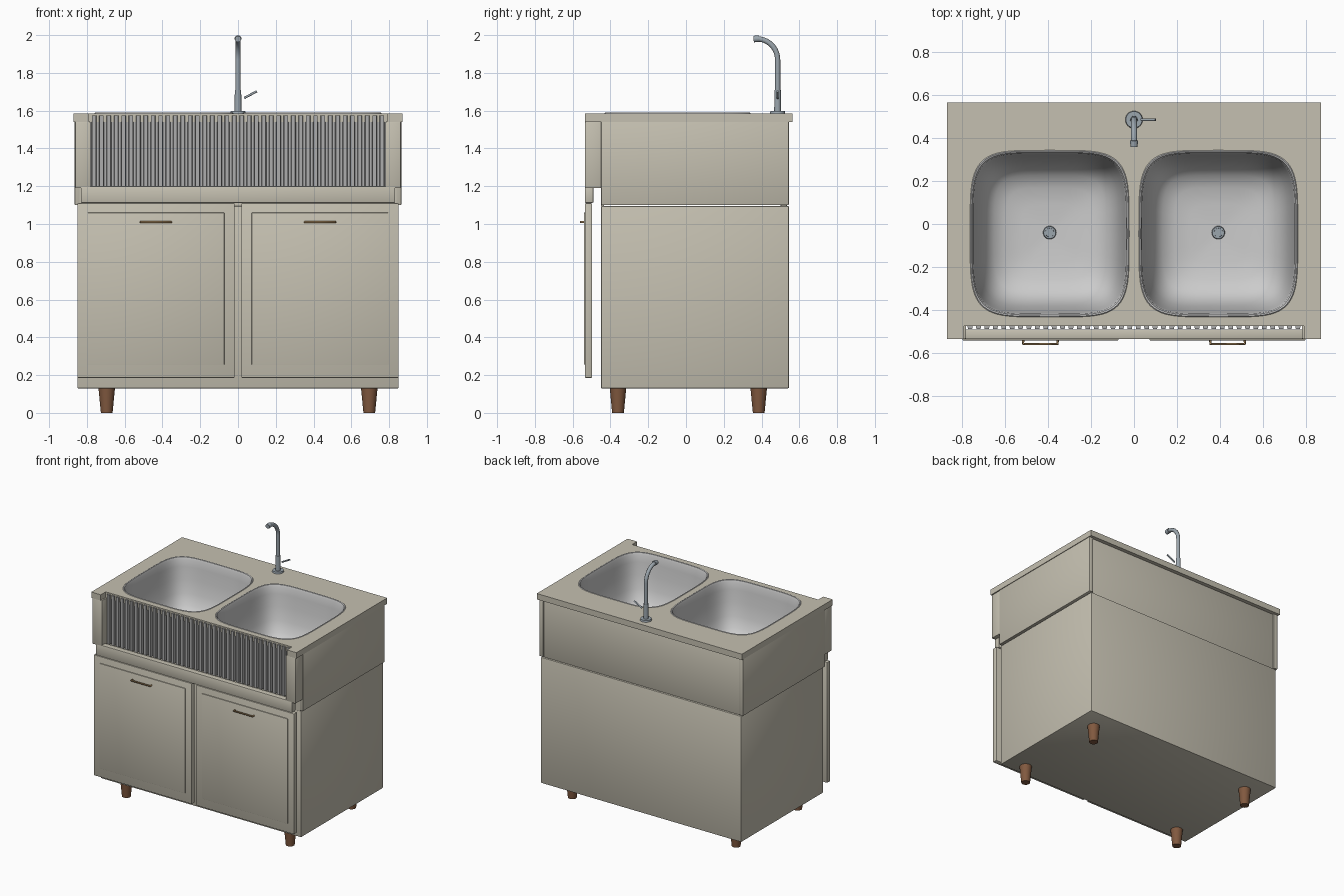
import bpy, bmesh, math
from mathutils import Vector

if "Cube" in bpy.data.objects:
    bpy.data.objects.remove(bpy.data.objects["Cube"])


def mat(name, rgb):
    m = bpy.data.materials.new(name)
    m.diffuse_color = (*rgb, 1)
    m.use_nodes = True
    m.node_tree.nodes["Principled BSDF"].inputs["Base Color"].default_value = m.diffuse_color
    return m


CREAM = mat("cream_paint", (0.56, 0.53, 0.44))
WOOD = mat("wood", (0.22, 0.10, 0.05))
BRASS = mat("brass", (0.35, 0.22, 0.10))
STEEL = mat("steel", (0.33, 0.38, 0.42))
RIB = mat("rib_grey", (0.42, 0.42, 0.42))
CERAMIC = mat("ceramic", (0.68, 0.68, 0.68))


def finish(name, bm, m, smooth=True):
    me = bpy.data.meshes.new(name)
    bm.to_mesh(me)
    bm.free()
    ob = bpy.data.objects.new(name, me)
    bpy.context.collection.objects.link(ob)
    if m:
        me.materials.append(m)
    if smooth:
        bpy.ops.object.select_all(action='DESELECT')
        ob.select_set(True)
        bpy.context.view_layer.objects.active = ob
        bpy.ops.object.shade_smooth_by_angle(angle=math.radians(35))
    return ob


def box(name, x, y, z, m, bevel=0.005):
    bm = bmesh.new()
    bmesh.ops.create_cube(bm, size=1)
    for v in bm.verts:
        for i, (a, b) in enumerate((x, y, z)):
            v.co[i] = (a + b) / 2 + v.co[i] * (b - a)
    if bevel:
        bmesh.ops.bevel(bm, geom=bm.edges[:], offset=bevel, segments=2,
                        profile=0.5, affect='EDGES')
    return finish(name, bm, m)


def cone(name, a, b, r1, r2, m, n=24):
    a, b = Vector(a), Vector(b)
    bm = bmesh.new()
    bmesh.ops.create_cone(bm, cap_ends=True, segments=n, radius1=r1, radius2=r2, depth=(b - a).length)
    bm.transform((b - a).to_track_quat('Z', 'Y').to_matrix().to_4x4())
    bmesh.ops.translate(bm, vec=(a + b) / 2, verts=bm.verts)
    return finish(name, bm, m)


def tube(name, pts, r, m):
    cu = bpy.data.curves.new(name, 'CURVE')
    cu.dimensions = '3D'
    cu.bevel_depth, cu.bevel_resolution, cu.use_fill_caps = r, 4, True
    sp = cu.splines.new('POLY')
    sp.points.add(len(pts) - 1)
    for p, c in zip(sp.points, pts):
        p.co = (*c, 1)
    cu.materials.append(m)
    ob = bpy.data.objects.new(name, cu)
    bpy.context.collection.objects.link(ob)
    return ob


def ring(bm, cx, s, z, n=64):
    # rounded-square outline of a basin at scale s
    cy, hx, hy, e = -0.045, 0.37, 0.388, 2 / 4.6
    out = []
    for i in range(n):
        t = 2 * math.pi * i / n
        c, d = math.cos(t), math.sin(t)
        out.append(bm.verts.new((cx + s * hx * math.copysign(abs(c) ** e, c),
                                 cy + s * hy * math.copysign(abs(d) ** e, d), z)))
    return out


def bridge(bm, r0, r1):
    n = len(r0)
    for i in range(n):
        j = (i + 1) % n
        bm.faces.new((r0[i], r0[j], r1[j], r1[i]))


# cabinet body and hollow upper casing
box("cabinet_body", (-0.85, 0.85), (-0.45, 0.545), (0.13, 1.095), CREAM)
box("casing_back", (-0.84, 0.84), (0.50, 0.535), (1.095, 1.545), CREAM)
box("casing_front", (-0.84, 0.84), (-0.45, -0.435), (1.095, 1.545), CREAM, 0)

# countertop with a front notch and two basin holes
bm = bmesh.new()
outline = [(-0.87, 0.565), (-0.87, -0.535), (-0.79, -0.535), (-0.79, -0.475),
           (0.79, -0.475), (0.79, -0.535), (0.87, -0.535), (0.87, 0.565)]
f = bm.faces.new([bm.verts.new((x, y, 1.54)) for x, y in outline])
ext = bmesh.ops.extrude_face_region(bm, geom=[f])
bmesh.ops.translate(bm, vec=(0, 0, 0.045), verts=[g for g in ext["geom"] if isinstance(g, bmesh.types.BMVert)])
bmesh.ops.recalc_face_normals(bm, faces=bm.faces)
counter = finish("countertop", bm, CREAM, False)

PROFILE = [(1.0, 1.585), (0.99, 1.589), (0.975, 1.586), (0.96, 1.57), (0.945, 1.52), (0.92, 1.43),
           (0.87, 1.33), (0.80, 1.255), (0.70, 1.21), (0.55, 1.185), (0.35, 1.175), (0.06, 1.17)]
for side, s in (("left", -1), ("right", 1)):
    cx = s * 0.392
    # basin cut-out
    bm = bmesh.new()
    lo, hi = ring(bm, cx, 0.985, 1.5), ring(bm, cx, 0.985, 1.65)
    bridge(bm, lo, hi)
    bm.faces.new(lo[::-1])
    bm.faces.new(hi)
    cutter = finish(side + "_cutter", bm, None, False)
    cutter.hide_render = True
    cutter.hide_set(True)
    mod = counter.modifiers.new(side + "_hole", 'BOOLEAN')
    mod.operation, mod.solver, mod.object = 'DIFFERENCE', 'EXACT', cutter

    # basin bowl and drain
    bm = bmesh.new()
    rings = [ring(bm, cx, k, z) for k, z in PROFILE]
    for a, b in zip(rings, rings[1:]):
        bridge(bm, a, b)
    bm.faces.new(rings[-1])
    finish(side + "_basin", bm, CERAMIC)
    cone(side + "_drain_ring", (cx, -0.04, 1.165), (cx, -0.04, 1.182), 0.032, 0.028, STEEL)
    cone(side + "_drain_plug", (cx, -0.04, 1.17), (cx, -0.04, 1.187), 0.022, 0.020, STEEL)

    # side panel and front corner post
    def sx(a, b):
        return tuple(sorted((s * a, s * b)))
    box(side + "_casing_side", sx(0.83, 0.865), (-0.45, 0.545), (1.10, 1.545), CREAM)
    box(side + "_front_post", sx(0.78, 0.862), (-0.535, -0.445), (1.19, 1.542), CREAM)

    # door, raised panel and bar handle
    box(side + "_door", sx(0.018, 0.85), (-0.535, -0.497), (0.185, 1.11), CREAM)
    box(side + "_door_panel", sx(0.072, 0.797), (-0.541, -0.53), (0.255, 1.06), CREAM, 0.003)
    tube(side + "_handle", [(s * 0.355, -0.535, 1.01), (s * 0.355, -0.558, 1.01),
                            (s * 0.515, -0.558, 1.01), (s * 0.515, -0.535, 1.01)], 0.006, BRASS)

    # tapered legs
    for end, y in (("front", -0.36), ("back", 0.385)):
        cone(f"{side}_{end}_leg", (s * 0.695, y, 0), (s * 0.695, y, 0.135), 0.031, 0.044, WOOD)

# rail above the doors
box("front_rail", (-0.832, 0.832), (-0.535, -0.49), (1.112, 1.2), CREAM)

# ribbed sink apron
box("apron_back", (-0.782, 0.782), (-0.468, -0.448), (1.195, 1.57), RIB, 0)
bm = bmesh.new()
N = 40
for i in range(N):
    x = -0.762 + 1.524 * i / (N - 1)
    bs = bmesh.ops.create_cube(bm, size=1)["verts"]
    for v in bs:
        front = v.co.y < 0
        v.co = (x + v.co.x * (0.020 if front else 0.026),
                -0.487 if front else -0.467, 1.385 + v.co.z * 0.38)
finish("apron_ribs", bm, RIB, False)

# faucet
FY = 0.485
cone("faucet_base", (0, FY, 1.583), (0, FY, 1.598), 0.041, 0.038, STEEL, 32)
cone("faucet_collar", (0, FY, 1.595), (0, FY, 1.71), 0.018, 0.017, STEEL)
arc = [(0, FY - 0.11 + 0.11 * math.cos(t), 1.87 + 0.11 * math.sin(t))
       for t in [math.pi / 2 * i / 12 for i in range(13)]]
tube("faucet_spout", [(0, FY, 1.59)] + arc, 0.014, STEEL)
cone("faucet_nozzle", (0, 0.388, 1.981), (0, 0.358, 1.979), 0.018, 0.017, STEEL)
tube("faucet_lever", [(0.033, FY, 1.667), (0.1, FY, 1.703)], 0.006, STEEL)
